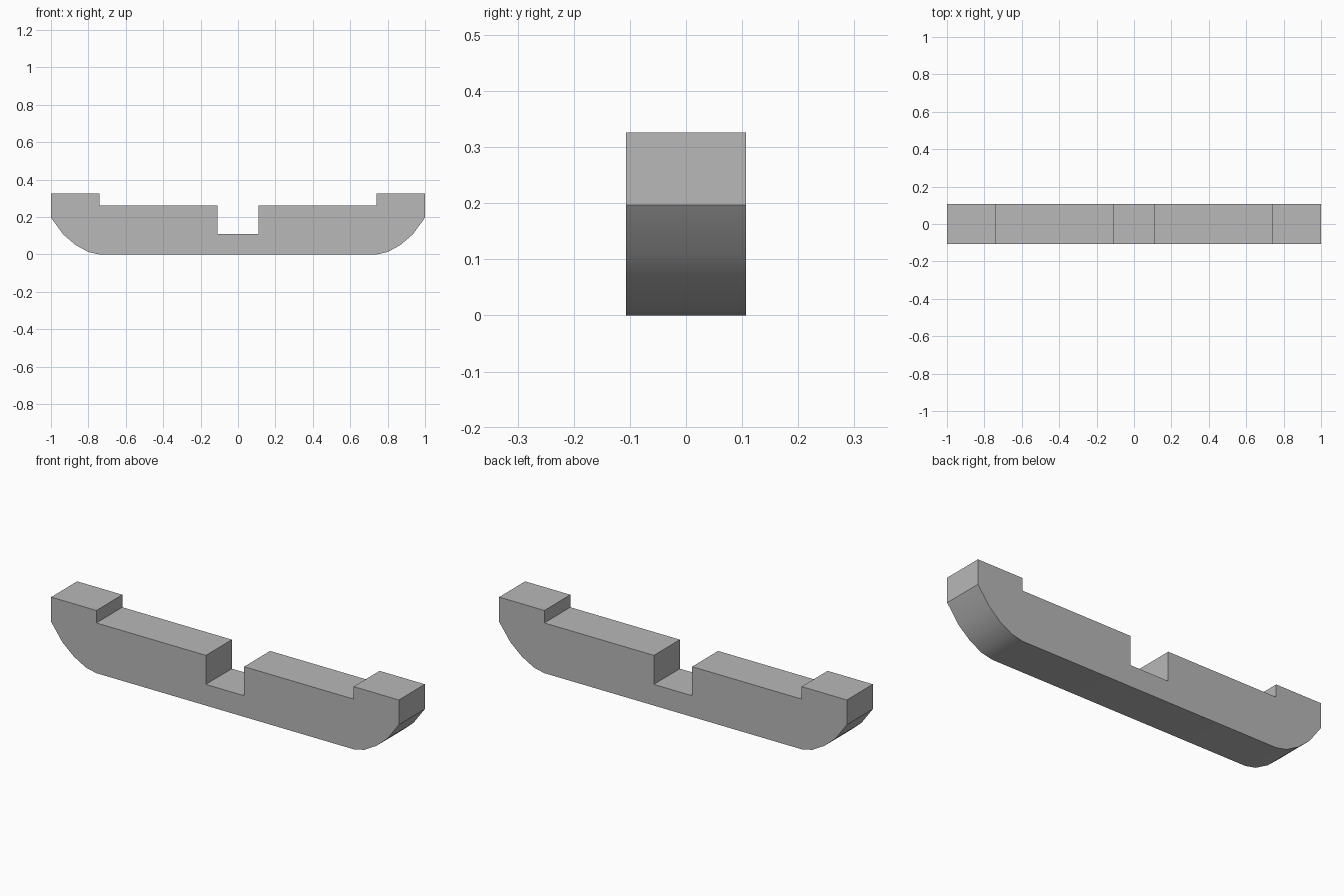
import bpy
import bmesh
import math

cube = bpy.data.objects.get("Cube")
if cube:
    bpy.data.objects.remove(cube, do_unlink=True)

HALF_WIDTH = 0.107

# Single plain grey
grey = bpy.data.materials.new("plain grey")
grey.use_nodes = True
colour = (0.48, 0.48, 0.48, 1.0)
grey.diffuse_color = colour
grey.node_tree.nodes["Principled BSDF"].inputs["Base Color"].default_value = colour

# Half outline (x, z): rounded lower corner, raised end block, deck, centre slot
half = [(0.74, 0.0), (0.80, 0.013), (0.87, 0.052), (0.935, 0.108), (1.0, 0.197),
        (1.0, 0.326), (0.74, 0.326), (0.74, 0.261), (0.11, 0.261), (0.11, 0.11)]
outline = half + [(-x, z) for x, z in reversed(half)]

# Extrude the mirrored outline across the width
bm = bmesh.new()
face = bm.faces.new([bm.verts.new((x, -HALF_WIDTH, z)) for x, z in outline])
result = bmesh.ops.extrude_face_region(bm, geom=[face], use_keep_orig=True)
moved = [v for v in result["geom"] if isinstance(v, bmesh.types.BMVert)]
bmesh.ops.translate(bm, verts=moved, vec=(0, 2 * HALF_WIDTH, 0))
bmesh.ops.recalc_face_normals(bm, faces=bm.faces)

mesh = bpy.data.meshes.new("notched_bar")
bm.to_mesh(mesh)
bm.free()
mesh.materials.append(grey)
bar = bpy.data.objects.new("notched_bar", mesh)
bpy.context.collection.objects.link(bar)

# Smooth the rounded corners, keep the other edges crisp
bpy.ops.object.select_all(action="DESELECT")
bar.select_set(True)
bpy.context.view_layer.objects.active = bar
bpy.ops.object.shade_smooth_by_angle(angle=math.radians(30))
